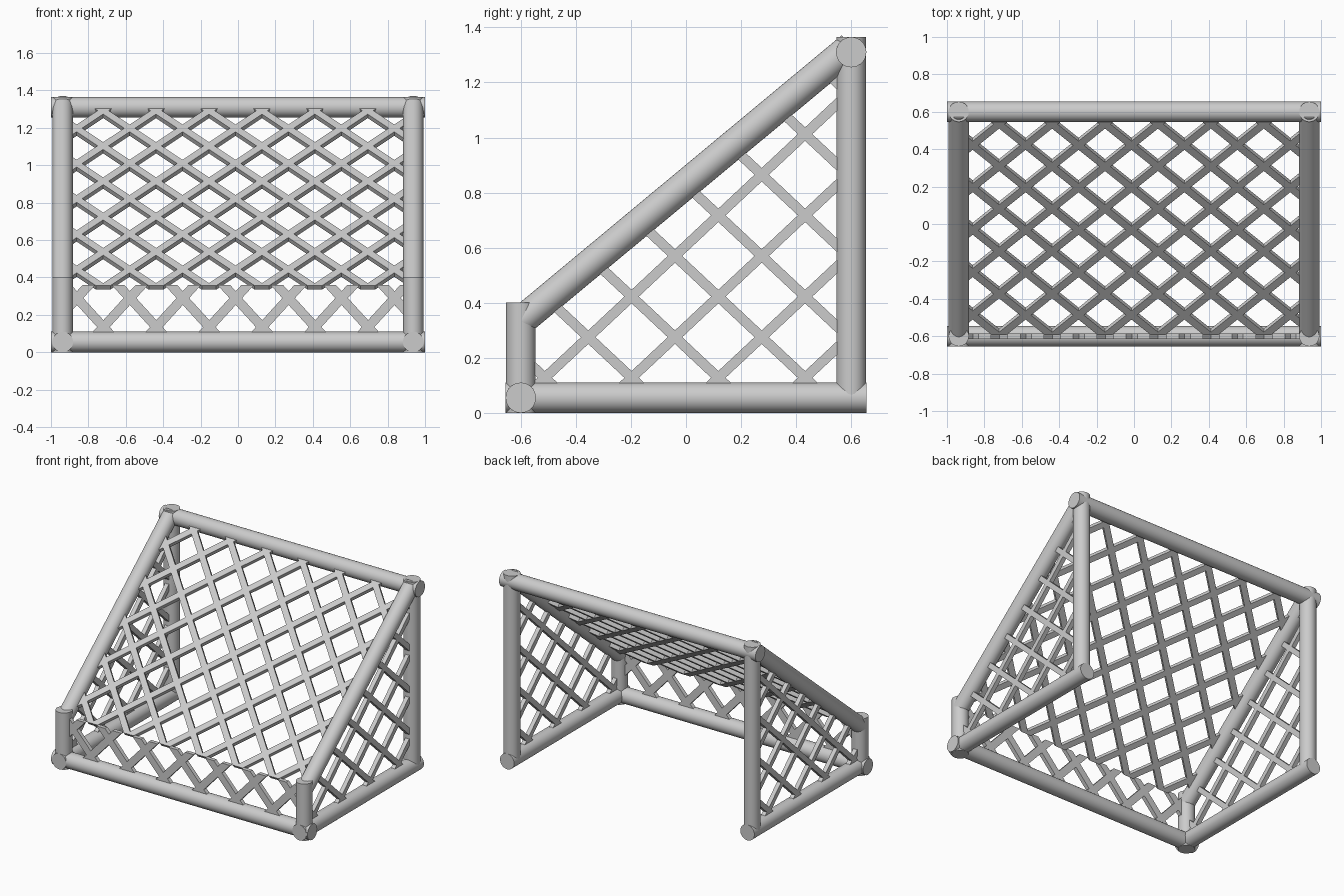
import bpy, bmesh, math
from mathutils import Vector, Matrix

if "Cube" in bpy.data.objects:
    bpy.data.objects.remove(bpy.data.objects["Cube"])

R = 0.055                       # tube radius
X, Y = 0.937, 0.6               # tube centre lines
ZB, ZT = 0.055, 1.31
SLOPE_A, SLOPE_B = Vector((0, -Y, 0.333)), Vector((0, Y, 1.33))


def tube(name, a, b, r=R):
    a, b = Vector(a), Vector(b)
    bm = bmesh.new()
    bmesh.ops.create_cone(bm, cap_ends=True, segments=32, radius1=r, radius2=r,
                          depth=(b - a).length)
    rot = (b - a).to_track_quat('Z', 'Y').to_matrix().to_4x4()
    bm.transform(Matrix.Translation((a + b) / 2) @ rot)
    for f in bm.faces:
        f.smooth = len(f.verts) == 4
    for e in bm.edges:
        e.smooth = all(len(f.verts) == 4 for f in e.link_faces)
    return finish(name, bm)


def finish(name, bm):
    me = bpy.data.meshes.new(name)
    bm.to_mesh(me)
    bm.free()
    ob = bpy.data.objects.new(name, me)
    bpy.context.collection.objects.link(ob)
    return ob


def net(name, outline, crossing, pitch, width, thick, origin, u, v):
    """Slice a flat panel along diagonal strips, drop the holes, thicken."""
    bm = bmesh.new()
    bm.faces.new([bm.verts.new((p[0], p[1], 0)) for p in outline])
    c = Vector((crossing[0], crossing[1], 0))
    normals = [Vector((1 / pitch[0], s / pitch[1], 0)) for s in (1, -1)]
    for n in normals:
        h = width / 2 * n.length
        for k in range(-14, 15):
            for s in (-h, h):
                bmesh.ops.bisect_plane(
                    bm, geom=bm.verts[:] + bm.edges[:] + bm.faces[:], dist=1e-5,
                    plane_co=c + n * ((k + s) / n.length_squared), plane_no=n)

    def is_hole(f):
        p = f.calc_center_median() - c
        return all(abs(p.dot(n) - round(p.dot(n))) > width / 2 * n.length
                   for n in normals)
    bmesh.ops.delete(bm, geom=[f for f in bm.faces if is_hole(f)], context='FACES')
    u, v = Vector(u), Vector(v).normalized()
    m = Matrix((u, v, u.cross(v))).transposed().to_4x4()
    bm.transform(Matrix.Translation(origin) @ m)
    ob = finish(name, bm)
    mod = ob.modifiers.new("thickness", 'SOLIDIFY')
    mod.thickness, mod.offset = thick, 0
    return ob


# Cross bars
tube("bottom_front_bar", (-1, -Y, ZB), (1, -Y, ZB))
tube("top_back_bar", (-1, Y, ZT), (1, Y, ZT))

# Side frames and side nets
for side, s in (("left", -1), ("right", 1)):
    x = s * X
    tube(side + "_bottom_bar", (x, -Y - R, ZB), (x, Y + R, ZB))
    tube(side + "_back_post", (x, Y, ZB), (x, Y, ZT + R), 0.054)
    tube(side + "_front_post", (x, -Y, 0), (x, -Y, 0.4), 0.054)
    tube(side + "_sloping_bar", (x, SLOPE_A.y, SLOPE_A.z), (x, SLOPE_B.y, SLOPE_B.z), 0.054)
    net(side + "_net", [(-Y, ZB), (Y, ZB), (Y, SLOPE_B.z), (-Y, SLOPE_A.z)],
        (0.275, 0.275), (0.315, 0.295), 0.036, 0.03, (x, 0, 0), (0, 1, 0), (0, 0, 1))

# Sloping net
length = (SLOPE_B - SLOPE_A).length
net("sloping_net", [(-X, 0.02), (X, 0.02), (X, length), (-X, length)],
    (-0.155, 0.895), (0.283, 0.295), 0.042, 0.028,
    SLOPE_A, (1, 0, 0), SLOPE_B - SLOPE_A)

# Low front net
net("front_net", [(-X, ZB), (X, ZB), (X, 0.36), (-X, 0.36)],
    (-0.012, 0.29), (0.283, 0.31), 0.05, 0.028,
    (0, -Y, 0), (1, 0, 0), (0, 0, 1))
